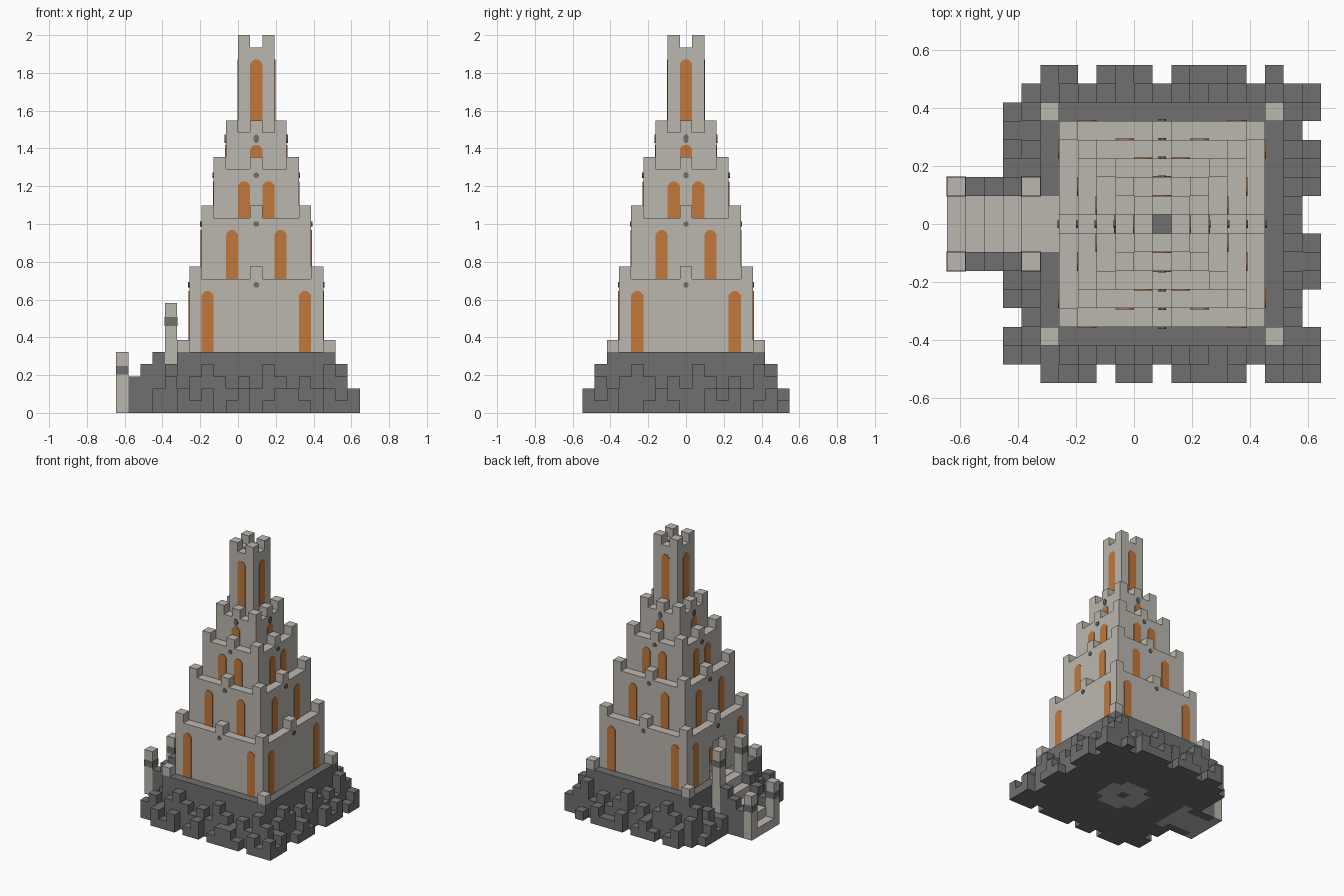
import bpy, bmesh
from math import pi, cos, sin
from mathutils import Matrix, Vector

old = bpy.data.objects.get("Cube")
if old:
    bpy.data.objects.remove(old, do_unlink=True)

U = 2 / 31                      # one building block
CENTRE = Vector((1.5, 0, 0))    # tower axis, in blocks


def material(name, rgb):
    m = bpy.data.materials.new(name)
    m.use_nodes = True
    m.diffuse_color = (*rgb, 1)
    node = m.node_tree.nodes["Principled BSDF"]
    node.inputs["Base Color"].default_value = (*rgb, 1)
    node.inputs["Roughness"].default_value = 0.9
    return m


STONE = material("pale stone", (0.50, 0.47, 0.43))
ROCK = material("dark rock", (0.16, 0.16, 0.16))
GLOW = material("orange glow", (0.54, 0.19, 0.045))


class Part:
    """Collects blocks and plates, in block units around the tower axis."""

    def __init__(self, name, mat):
        self.name, self.mat, self.bm = name, mat, bmesh.new()

    def box(self, x0, x1, y0, y1, z0, z1):
        size = Matrix.Diagonal((x1 - x0, y1 - y0, z1 - z0, 1))
        mid = Matrix.Translation(((x0 + x1) / 2, (y0 + y1) / 2, (z0 + z1) / 2))
        bmesh.ops.create_cube(self.bm, size=1, matrix=mid @ size)

    def cell(self, x, y, z0, z1):
        self.box(x - .5, x + .5, y - .5, y + .5, z0, z1)

    def plate(self, outline, side, dist, thick=.06):
        """Flat outline (along, up) laid on one of the four walls."""
        spin = Matrix.Rotation(side * pi / 2, 3, 'Z')
        face = self.bm.faces.new(
            [self.bm.verts.new(spin @ Vector((a, -dist, z))) for a, z in outline])
        out = spin @ Vector((0, -thick, 0))
        ext = bmesh.ops.extrude_face_region(self.bm, geom=[face])
        moved = [v for v in ext["geom"] if isinstance(v, bmesh.types.BMVert)]
        bmesh.ops.translate(self.bm, verts=moved, vec=out)

    def finish(self):
        bm = self.bm
        bmesh.ops.recalc_face_normals(bm, faces=bm.faces)
        bmesh.ops.translate(bm, verts=bm.verts, vec=CENTRE)
        bmesh.ops.scale(bm, verts=bm.verts, vec=(U, U, U))
        mesh = bpy.data.meshes.new(self.name)
        bm.to_mesh(mesh)
        bm.free()
        mesh.materials.append(self.mat)
        bpy.context.collection.objects.link(bpy.data.objects.new(self.name, mesh))


def arch(c, z0, z1):
    return [(c - .5, z0), (c + .5, z0), (c + .5, z1 - .35), (c + .3, z1 - .1),
            (c + .15, z1), (c - .15, z1), (c - .3, z1 - .1), (c - .5, z1 - .35)]


def disc(z, rx, rz):
    return [(rx * cos((i + .5) * pi / 4), z + rz * sin((i + .5) * pi / 4))
            for i in range(8)]


# Tower tiers: half width, floor, top, window columns, window top
TIERS = [(5.5, 5, 11, (-4, 4), 10), (4.5, 11, 16, (-2, 2), 15),
         (3.5, 16, 20, (-1, 1), 19), (2.5, 20, 23, (0,), 22),
         (1.5, 23, 30, (0,), 29)]
windows = Part("windows", GLOW)
studs = Part("wall_studs", ROCK)
for n, (h, z0, z1, columns, wtop) in enumerate(TIERS):
    tier = Part(f"tower_tier_{n + 1}", STONE)
    top_tier = n == len(TIERS) - 1
    if n == 0:
        # bottom tier has a doorway recess in the entry wall
        tier.box(1 - h, h, -h, h, z0, z1)
        for s in (-1, 1):
            tier.box(-h, 1 - h, *sorted((s * 1.5, s * h)), z0, z1)
        tier.box(-h, 1 - h, -1.5, 1.5, z0 + 4, z1)
        for s in (-1, 1):
            tier.box(-h, 1 - h, *sorted((s, s * 1.5)), z0 + 3.5, z0 + 4)
    elif top_tier:
        # crown is hollow by one block
        tier.box(-h, h, -h, h, z0, z1 - 1)
        for a in (-1, 0, 1):
            for b in (-1, 0, 1):
                if a or b:
                    tier.cell(a, b, z1 - 1, z1)
    else:
        tier.box(-h, h, -h, h, z0, z1)
    # battlements at the corners and wall middles
    e = h - .5
    for a in (-e, 0, e):
        for b in (-e, 0, e):
            corner = a and b
            if corner or ((a or b) and not top_tier):
                tier.cell(a, b, z1, z1 + 1)
    tier.finish()
    for side in range(4):
        for c in columns:
            windows.plate(arch(c, z0, wtop), side, h)
        if not top_tier:
            r = .38 if n == 3 else .24
            studs.plate(disc(z1 - .5, .24, r), side, h, .1)
windows.plate(arch(0, 6, 8), 3, 4.5)
windows.finish()
studs.box(-.5, .5, -.5, .5, 29, 29.05)
studs.finish()

# Rock foundation
base = Part("rock_base", ROCK)
base.box(-6.5, 6.5, -6.5, 6.5, 0, 5)
base.finish()

# Rough rock rings; one height per block, dots are gaps
INNER = "323432324323243"
OUTER = {"front": "..212.12.1221.212", "right": "212..121..212.12.",
         "back": "..21.121.2112.1..", "left": ".21.21.....2121.."}
SPOT = {"front": lambda a, d: (a, -d), "right": lambda a, d: (d, a),
        "back": lambda a, d: (a, d), "left": lambda a, d: (-d, a)}
for side, outer in OUTER.items():
    rocks = Part(f"{side}_rocks", ROCK)
    sideways = side in ("left", "right")
    for i, k in enumerate(INNER):
        a = i - 7
        if sideways and abs(a) == 7 or side == "left" and abs(a) < 3:
            continue
        rocks.cell(*SPOT[side](a, 7), 0, int(k))
    for i, k in enumerate(outer):
        if k != ".":
            rocks.cell(*SPOT[side](i - 8, 8), 0, int(k))
    rocks.finish()

# Pale stones on the foundation corners
corners = Part("corner_stones", STONE)
for a in (-6, 6):
    for b in (-6, 6):
        corners.cell(a, b, 5, 6)
corners.finish()

# Entry stairs, side walls and gate pillars
stairs = Part("entry_stairs", STONE)
walls = Part("stair_walls", ROCK)
pillars = Part("gate_pillars", STONE)
bands = Part("pillar_bands", ROCK)
for i in range(5):
    stairs.box(i - 11.5, i - 10.5, -1.5, 1.5, 0, i + 1)
stairs.box(-6.5, -5.5, -1.5, 1.5, 5, 5.06)
for s in (-2, 2):
    for i in range(3):
        walls.cell(i - 10, s, 0, i + 3)
    for x, top in ((-11, 5), (-7, 9)):
        pillars.cell(x, s, 0, top)
        bands.box(x - .53, x + .53, s - .53, s + .53, top - 1.85, top - 1.15)
for part in (stairs, walls, pillars, bands):
    part.finish()

# Pale patch on the underside
patch = Part("underside_patch", STONE)
for a in range(-2, 3):
    for b in range(-2, 3):
        if (a or b) and abs(a * b) < 4:
            patch.cell(a, b, -.02, 0)
patch.finish()
